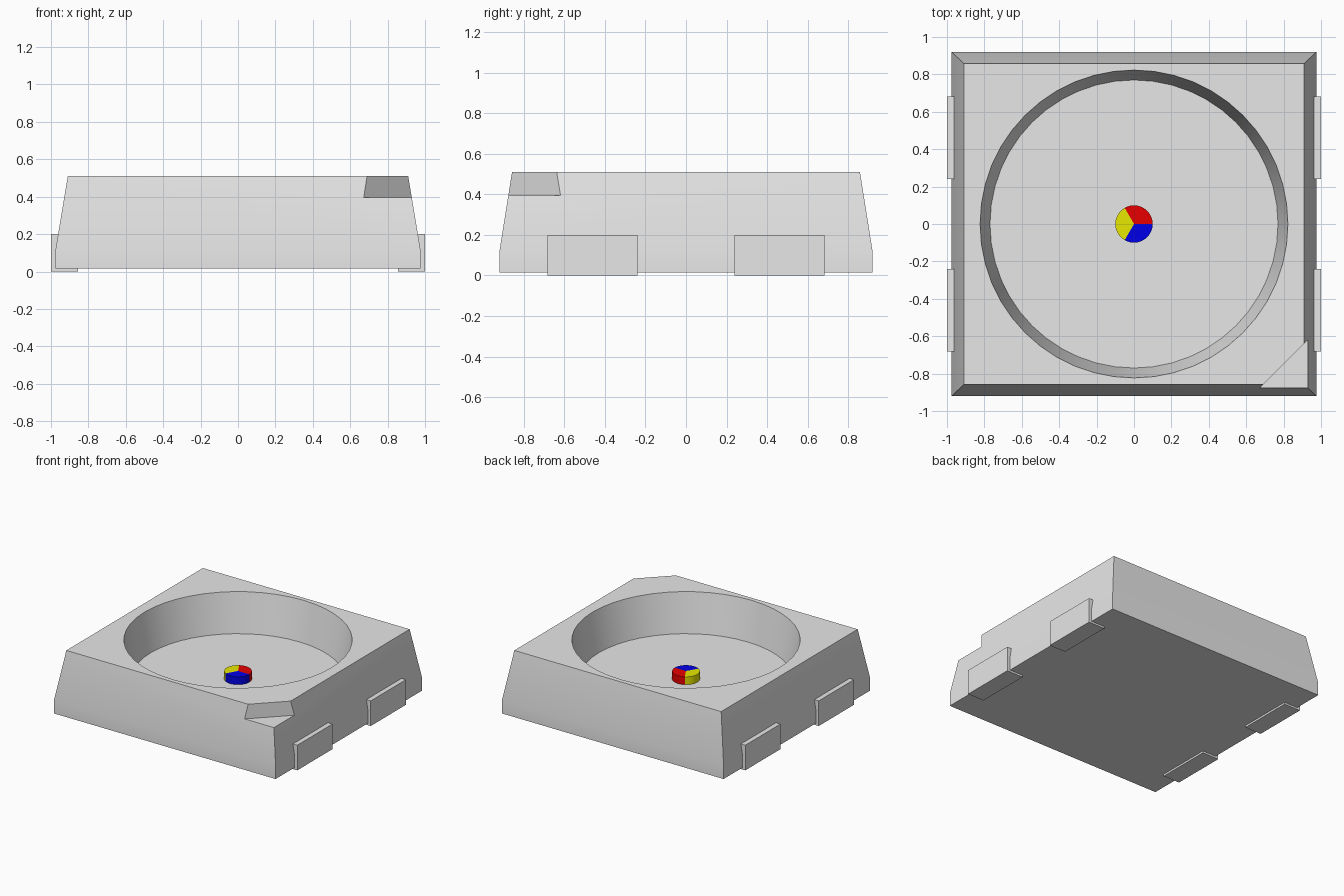
import bpy, bmesh
from math import radians, cos, sin

cube = bpy.data.objects.get("Cube")
if cube:
    bpy.data.objects.remove(cube, do_unlink=True)


def material(name, rgb):
    m = bpy.data.materials.new(name)
    m.use_nodes = True
    m.diffuse_color = (*rgb, 1)
    m.node_tree.nodes["Principled BSDF"].inputs["Base Color"].default_value = (*rgb, 1)
    return m


grey = material("light_grey", (0.8, 0.8, 0.8))
red = material("red", (0.8, 0, 0))
yellow = material("yellow", (0.8, 0.8, 0))
blue = material("blue", (0, 0, 0.8))


def loft(name, rings, mat):
    """Solid through matching rings of points, capped at both ends."""
    bm = bmesh.new()
    rows = [[bm.verts.new(p) for p in ring] for ring in rings]
    n = len(rows[0])
    for low, high in zip(rows, rows[1:]):
        for i in range(n):
            j = (i + 1) % n
            bm.faces.new((low[i], low[j], high[j], high[i]))
    bm.faces.new(rows[0][::-1])
    bm.faces.new(rows[-1])
    bmesh.ops.recalc_face_normals(bm, faces=bm.faces)
    mesh = bpy.data.meshes.new(name)
    bm.to_mesh(mesh)
    bm.free()
    mesh.materials.append(mat)
    obj = bpy.data.objects.new(name, mesh)
    bpy.context.collection.objects.link(obj)
    return obj


def activate(obj):
    bpy.ops.object.select_all(action='DESELECT')
    obj.select_set(True)
    bpy.context.view_layer.objects.active = obj


def cut(obj, cutter):
    cutter.hide_render = True
    mod = obj.modifiers.new("cut", 'BOOLEAN')
    mod.operation = 'DIFFERENCE'
    mod.solver = 'EXACT'
    mod.object = cutter
    activate(obj)
    bpy.ops.object.modifier_apply(modifier=mod.name)
    bpy.data.objects.remove(cutter, do_unlink=True)


def rectangle(x, y, z):
    return [(-x, -y, z), (x, -y, z), (x, y, z), (-x, y, z)]


def arc(radius, z, start, end, steps):
    angles = [radians(start + (end - start) * i / steps) for i in range(steps + 1)]
    return [(radius * cos(a), radius * sin(a), z) for a in angles]


# Housing: short upright base, then tapered walls
housing = loft("housing", [rectangle(0.975, 0.92, 0.015),
                           rectangle(0.975, 0.92, 0.12),
                           rectangle(0.91, 0.858, 0.51)], grey)

# Round reflector bowl
cut(housing, loft("bowl_cutter", [arc(0.77, 0.2, 0, 360, 48)[:-1],
                                  arc(0.84, 0.61, 0, 360, 48)[:-1]], grey))

# Corner notch marking the front left
corner = [(0.548, -1), (1, -1), (1, -0.548)]
cut(housing, loft("notch_cutter", [[(x, y, z) for x, y in corner]
                                   for z in (0.395, 0.7)], grey))
activate(housing)
bpy.ops.object.shade_smooth_by_angle(angle=radians(30))

# Four L-shaped contacts wrapping under the sides
profile = [(0.855, 0), (1, 0), (1, 0.2), (0.955, 0.2), (0.955, 0.017), (0.855, 0.017)]
for side, sx in (("left", 1), ("right", -1)):
    for end, sy in (("front", -1), ("back", 1)):
        loft(f"{end}_{side}_contact",
             [[(sx * x, sy * y, z) for x, z in profile] for y in (0.24, 0.683)], grey)

# Central chip of three coloured wedges
for i, mat in enumerate((red, yellow, blue)):
    wedge = loft(f"{mat.name}_wedge",
                 [[(0, 0, z)] + arc(0.1, z, 120 * i, 120 * i + 120, 12)
                  for z in (0.2, 0.262)], mat)
    activate(wedge)
    bpy.ops.object.shade_smooth_by_angle(angle=radians(30))
